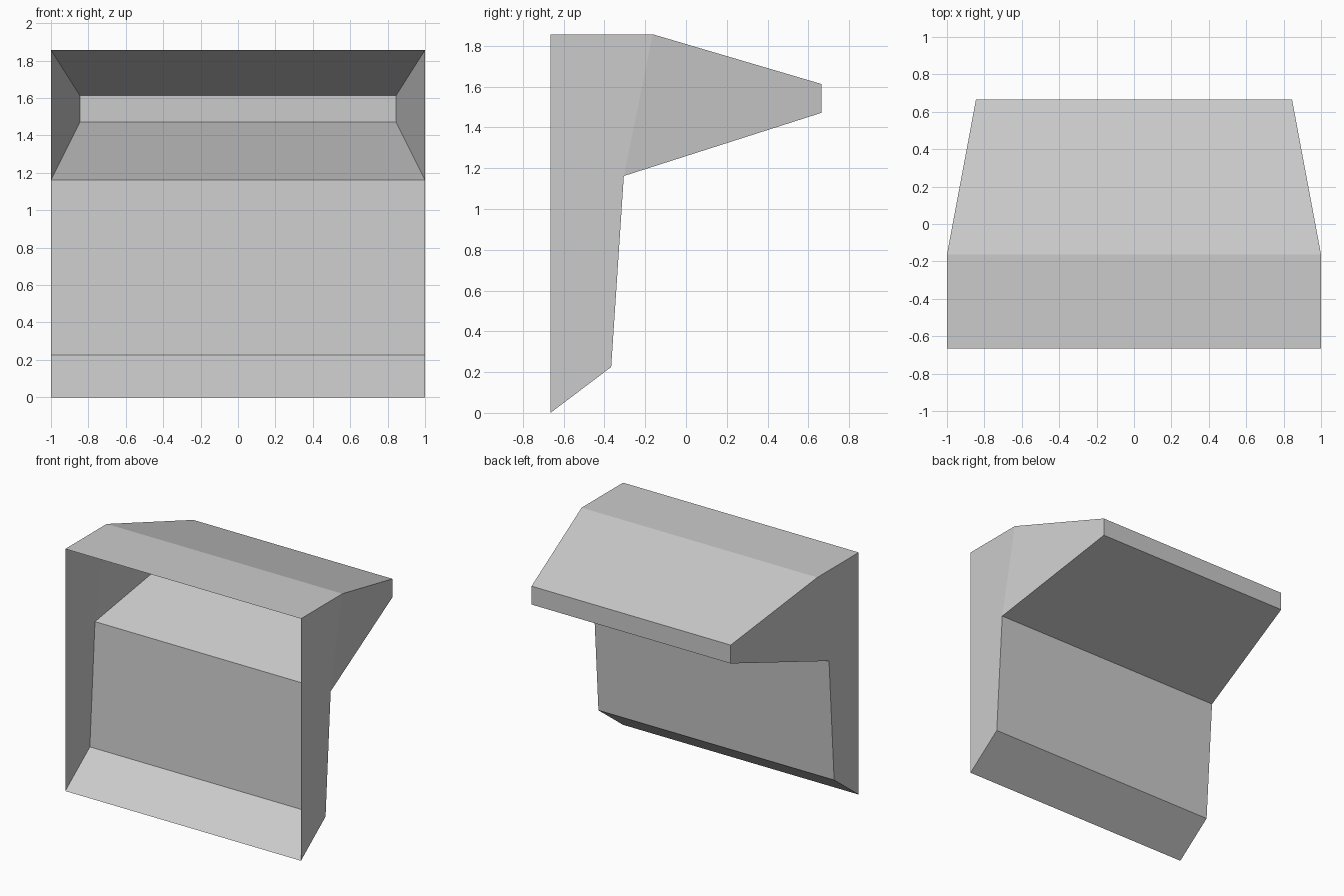
import bpy
import bmesh

cube = bpy.data.objects.get("Cube")
if cube:
    bpy.data.objects.remove(cube, do_unlink=True)

# Plain grey material
grey = bpy.data.materials.new("plain_grey")
grey.use_nodes = True
colour = (0.6, 0.6, 0.6, 1)
grey.diffuse_color = colour
grey.node_tree.nodes["Principled BSDF"].inputs["Base Color"].default_value = colour

# Side profile from lower front edge round the back to upper front edge: half width, y, z
profile = [
    (1.0, -0.665, 0.0),
    (1.0, -0.367, 0.225),
    (1.0, -0.305, 1.162),
    (0.845, 0.665, 1.472),
    (0.845, 0.665, 1.613),
    (1.0, -0.163, 1.857),
    (1.0, -0.665, 1.857),
]

bm = bmesh.new()
left = [bm.verts.new((w, y, z)) for w, y, z in profile]
right = [bm.verts.new((-w, y, z)) for w, y, z in profile]

# Strips across the width; the front stays open
for i in range(len(profile) - 1):
    bm.faces.new((left[i], left[i + 1], right[i + 1], right[i]))

# Flat side walls and tapered rear cheeks, wound to face outward
for side, outward in ((left, 1), (right, -1)):
    for ring in ((0, 1, 2, 5, 6), (2, 3, 4, 5)):
        bm.faces.new([side[i] for i in ring][::outward])

bmesh.ops.recalc_face_normals(bm, faces=bm.faces)
# Keep the open shell facing outward: the rear lip must point to +y
bm.normal_update()
lip = max(bm.faces, key=lambda f: f.calc_center_median().y)
if lip.normal.y < 0:
    bmesh.ops.reverse_faces(bm, faces=bm.faces)

# Open-fronted housing shell
mesh = bpy.data.meshes.new("housing_shell")
bm.to_mesh(mesh)
bm.free()
mesh.materials.append(grey)
shell = bpy.data.objects.new("housing_shell", mesh)
bpy.context.collection.objects.link(shell)
